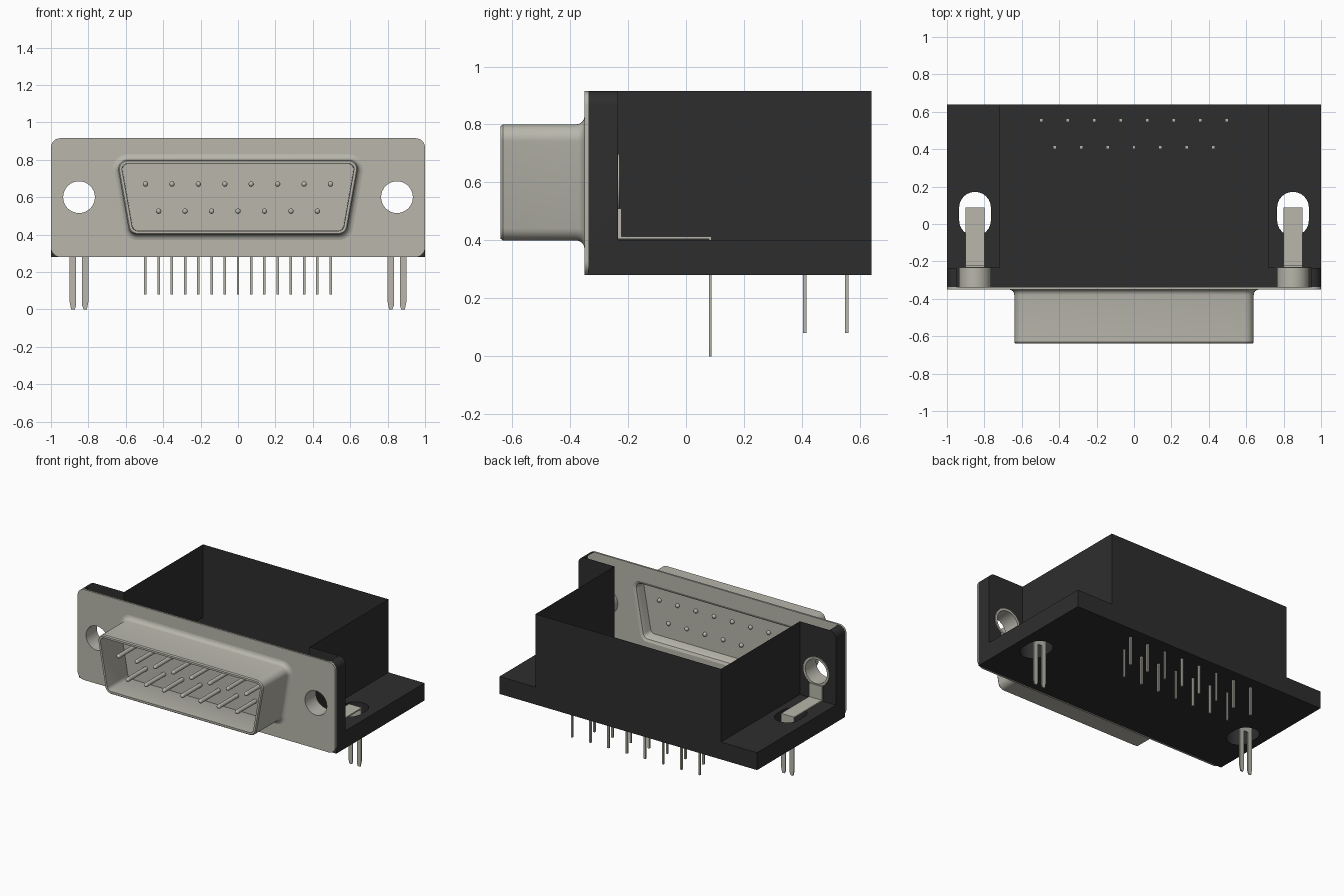
import bpy, bmesh, math
from mathutils import Vector, Matrix

cube = bpy.data.objects.get("Cube")
if cube:
    bpy.data.objects.remove(cube, do_unlink=True)


def material(name, rgb):
    m = bpy.data.materials.new(name)
    m.use_nodes = True
    m.diffuse_color = (*rgb, 1)
    m.node_tree.nodes["Principled BSDF"].inputs["Base Color"].default_value = (*rgb, 1)
    return m


METAL = material("warm grey metal", (0.48, 0.47, 0.41))
BLACK = material("black plastic", (0.027, 0.027, 0.027))


def finish(name, bm, mat):
    bmesh.ops.remove_doubles(bm, verts=bm.verts[:], dist=0.0002)
    bmesh.ops.recalc_face_normals(bm, faces=bm.faces[:])
    me = bpy.data.meshes.new(name)
    bm.to_mesh(me)
    bm.free()
    me.materials.append(mat)
    ob = bpy.data.objects.new(name, me)
    bpy.context.collection.objects.link(ob)
    bpy.ops.object.select_all(action='DESELECT')
    ob.select_set(True)
    bpy.context.view_layer.objects.active = ob
    bpy.ops.object.shade_smooth_by_angle(angle=math.radians(35))


# 2D outlines placed on a plane across one axis
def place(axis, at):
    return {'x': lambda p: (at, p[0], p[1]),
            'y': lambda p: (p[0], at, p[1]),
            'z': lambda p: (p[0], p[1], at)}[axis]


def sheet(bm, loops, axis, at):
    """Fill the first outline, leaving the others as holes."""
    edges, f = [], place(axis, at)
    for loop in loops:
        vs = [bm.verts.new(f(p)) for p in loop]
        edges += [bm.edges.new((vs[i - 1], vs[i])) for i in range(len(vs))]
    bmesh.ops.triangle_fill(bm, edges=edges, use_beauty=True)


def loft(bm, rings, closed=True):
    rows = [[bm.verts.new(p) for p in r] for r in rings]
    n = len(rows[0])
    for a, b in zip(rows, rows[1:]):
        for i in range(0 if closed else 1, n):
            bm.faces.new((a[i - 1], a[i], b[i], b[i - 1]))


def band(bm, loop, axis, a, b, closed=True):
    loft(bm, [[place(axis, t)(p) for p in loop] for t in (a, b)], closed)


def slab(bm, loops, axis, a, b):
    sheet(bm, loops, axis, a)
    sheet(bm, loops, axis, b)
    for loop in loops:
        band(bm, loop, axis, a, b)


def arc(cx, cy, r, a0, a1, n=8):
    return [(cx + r * math.cos(math.radians(a0 + (a1 - a0) * i / n)),
             cy + r * math.sin(math.radians(a0 + (a1 - a0) * i / n))) for i in range(n + 1)]


def circle(cx, cy, r, n=32):
    return arc(cx, cy, r, 0, 360, n)[:-1]


def rect(x0, x1, y0, y1):
    return [(x0, y0), (x1, y0), (x1, y1), (x0, y1)]


def box(bm, x0, x1, y0, y1, z0, z1):
    slab(bm, [rect(x0, x1, y0, y1)], 'z', z0, z1)


def flip(loop, s):
    return [(s * x, y) for x, y in loop]


def d_outline(off):
    """Rounded trapezoid, wide at the top, grown by off."""
    r = 0.05 + off
    half = arc(0.59, 0.75, r, 90, -10) + arc(0.537, 0.45, r, -10, -90)
    return half + [(-x, z) for x, z in reversed(half)]


FRONT, BACK, EAR = -0.337, 0.64, -0.235     # body depth stations
Z0, ZF, Z1, R = 0.28, 0.402, 0.915, 0.05    # floor, flange top, body top, corner radius
WALL, HOLE_X, HOLE_Z, HOLE_R = 0.72, 0.85, 0.6, 0.085
slot = arc(HOLE_X, 0.087, HOLE_R, 0, 180, 12) + arc(HOLE_X, 0.02, HOLE_R, 180, 360, 12)
corner = arc(1 - R, Z1 - R, R, 0, 90)

# Black housing: thin open-topped tray with low side flanges and two ears
bm = bmesh.new()
sheet(bm, [rect(-1, 1, FRONT, BACK), slot, flip(slot, -1)], 'z', Z0)
sheet(bm, [[(-1, Z0), (1, Z0), (1, ZF), (WALL, ZF), (WALL, Z1),
            (-WALL, Z1), (-WALL, ZF), (-1, ZF)]], 'y', BACK)
for s in (-1, 1):
    sheet(bm, [flip(rect(WALL, 1, EAR, BACK), s), flip(slot, s)], 'z', ZF)
    band(bm, flip(slot, s), 'z', Z0, ZF)
    sheet(bm, [rect(EAR, BACK, ZF, Z1)], 'x', s * WALL)
    sheet(bm, [[(FRONT, Z0), (BACK, Z0), (BACK, ZF), (EAR, ZF),
                (EAR, Z1 - R), (FRONT, Z1 - R)]], 'x', s)
    band(bm, flip(corner, s), 'y', FRONT, EAR, closed=False)
    ear = [(WALL, ZF), (1, ZF)] + corner + [(WALL, Z1)]
    sheet(bm, [flip(ear, s), flip(circle(HOLE_X, HOLE_Z, HOLE_R), s)], 'y', EAR)
finish("housing", bm, BLACK)

# Metal face plate with the shell opening and two screw holes
bm = bmesh.new()
outline = (corner + arc(-1 + R, Z1 - R, R, 90, 180)
           + arc(-1 + R, Z0 + R, R, 180, 270) + arc(1 - R, Z0 + R, R, 270, 360))
holes = [circle(s * HOLE_X, HOLE_Z, HOLE_R) for s in (-1, 1)]
sheet(bm, [outline, d_outline(0.03)] + holes, 'y', -0.35)
sheet(bm, [outline, d_outline(0.006)] + holes, 'y', FRONT)
for loop in [outline] + holes:
    band(bm, loop, 'y', -0.35, FRONT)
finish("face_plate", bm, METAL)

# Hollow shell with a flared root
bm = bmesh.new()
profile = [(0.03 - 0.03 * math.sin(t * math.pi / 8), -0.38 + 0.03 * math.cos(t * math.pi / 8))
           for t in range(5)]
profile += [(0, -0.632), (-0.006, -0.64), (-0.02, -0.64), (-0.022, -0.365),
            (-0.012, -0.345), (0.006, FRONT)]
loft(bm, [[(x, y, z) for x, z in d_outline(off)] for off, y in profile])
finish("connector_shell", bm, METAL)

# Panel inside the shell that carries the contacts
bm = bmesh.new()
sheet(bm, [d_outline(-0.022)], 'y', -0.415)
finish("contact_panel", bm, METAL)

# Round contacts in front, thin square tails underneath
contacts, tails = bmesh.new(), bmesh.new()
for count, z, y in ((8, 0.67, 0.555), (7, 0.525, 0.41)):
    for i in range(count):
        x = (i - (count - 1) / 2) * 0.1414
        turn = Matrix.Rotation(math.pi / 2, 4, 'X')
        bmesh.ops.create_cone(contacts, segments=12, radius1=0.0145, radius2=0.0145, depth=0.205,
                              matrix=Matrix.Translation((x, -0.5125, z)) @ turn)
        for end in (-0.615, -0.412):
            bmesh.ops.create_uvsphere(contacts, u_segments=12, v_segments=8, radius=0.0145,
                                      matrix=Matrix.Translation((x, end, z)) @ turn)
        box(tails, x - 0.0065, x + 0.0065, y - 0.0065, y + 0.0065, 0.08, Z0 + 0.003)
finish("front_contacts", contacts, METAL)
finish("board_tails", tails, METAL)

# Bushings and bent board locks, one on each side
prongs = [(0.80, 0.412), (0.80, 0.04), (0.808, 0), (0.826, 0), (0.833, 0.02), (0.833, 0.3),
          (0.866, 0.3), (0.866, 0.02), (0.873, 0), (0.892, 0), (0.90, 0.04), (0.90, 0.412)]
for s, side in ((1, "left"), (-1, "right")):
    bm = bmesh.new()
    ring = flip(circle(HOLE_X, HOLE_Z, HOLE_R), s)
    band(bm, ring, 'y', FRONT, EAR)
    slab(bm, [flip(circle(HOLE_X, HOLE_Z, 0.1), s), ring], 'y', EAR, EAR + 0.006)
    finish(side + "_bushing", bm, METAL)

    bm = bmesh.new()
    x0, x1 = sorted((s * 0.80, s * 0.90))
    box(bm, x0, x1, EAR + 0.001, -0.222, 0.405, 0.51)
    box(bm, x0, x1, -0.222, 0.088, 0.405, 0.414)
    slab(bm, [flip(prongs, s)], 'y', 0.080, 0.088)
    finish(side + "_board_lock", bm, METAL)
